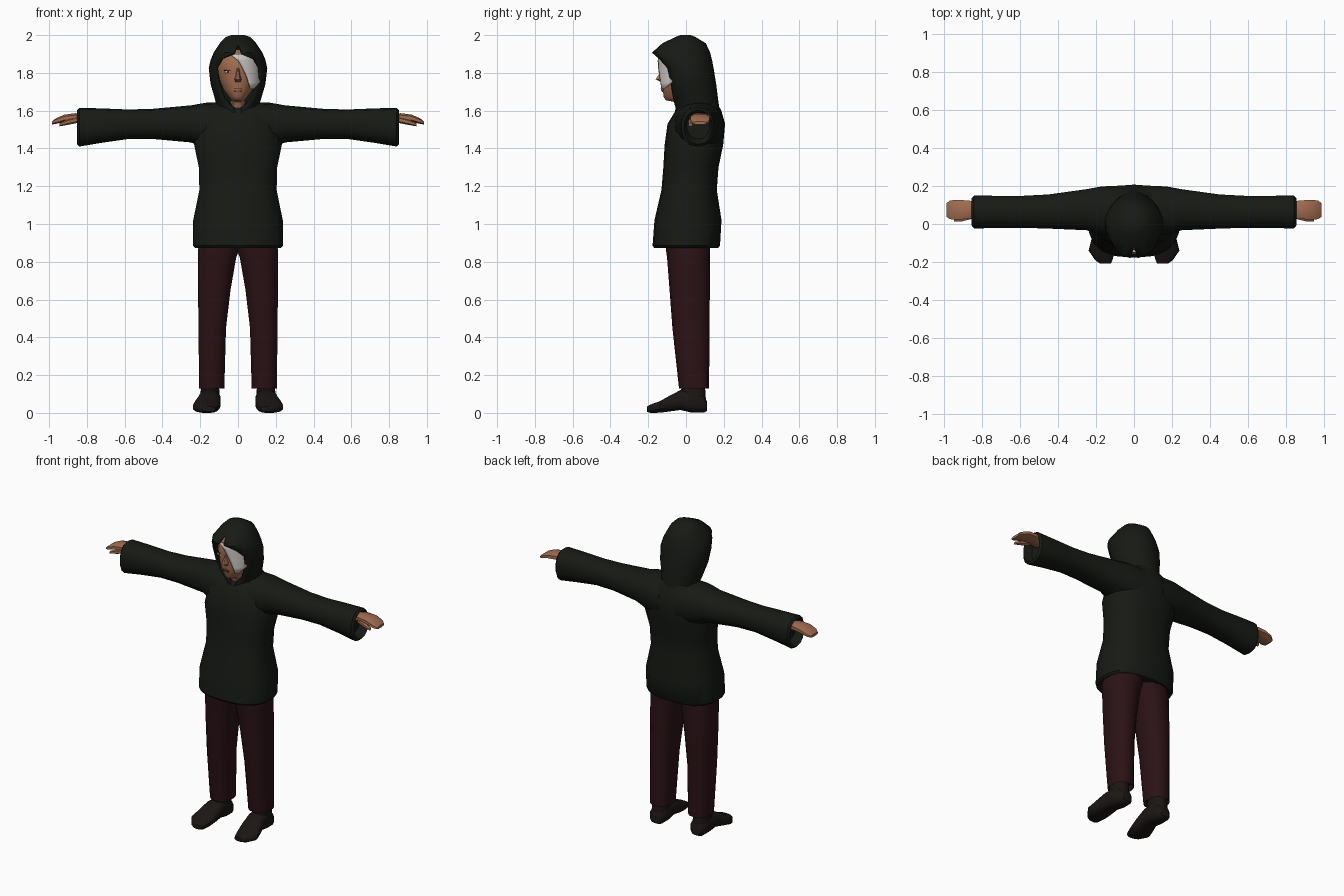
import bpy, bmesh, math


def mat(name, r, g, b):
    m = bpy.data.materials.new(name)
    m.diffuse_color = (r, g, b, 1)
    return m


CLOTH = mat("dark_cloth", 0.008, 0.010, 0.007)
TROUSER = mat("maroon_cloth", 0.024, 0.006, 0.008)
LEATHER = mat("dark_leather", 0.011, 0.008, 0.007)
SKIN = mat("skin", 0.36, 0.15, 0.08)
HAIR = mat("pale_hair", 0.62, 0.58, 0.56)
INK = mat("dark_feature", 0.04, 0.02, 0.015)
WHITE = mat("eye_white", 0.6, 0.6, 0.6)


def finish(name, bm, m, mirror=False, solid=0, angle=40, closed=True):
    if closed:
        bmesh.ops.recalc_face_normals(bm, faces=bm.faces)
    me = bpy.data.meshes.new(name)
    bm.to_mesh(me)
    bm.free()
    ob = bpy.data.objects.new(name, me)
    bpy.context.collection.objects.link(ob)
    me.materials.append(m)
    bpy.ops.object.select_all(action='DESELECT')
    bpy.context.view_layer.objects.active = ob
    ob.select_set(True)
    bpy.ops.object.shade_smooth_by_angle(angle=math.radians(angle))
    if solid:
        s = ob.modifiers.new("thickness", 'SOLIDIFY')
        s.thickness, s.offset = solid, -1
    if mirror:
        # The mirror modifier works across x by default
        ob.modifiers.new("mirror", 'MIRROR').use_axis[0] = True
    return ob


def power(v, e):
    return math.copysign(abs(v) ** e, v)


def loft(name, axis, rings, m, n=14, p=2.3, **kw):
    """Rings are (position, a0, a1, b0, b1): extents in the two other axes."""
    bm = bmesh.new()
    loops = []
    for t, a0, a1, b0, b1 in rings:
        loop = []
        for i in range(n):
            ang = math.tau * (i + 0.5) / n
            a = (a0 + a1) / 2 + (a1 - a0) / 2 * power(math.cos(ang), 2 / p)
            b = (b0 + b1) / 2 + (b1 - b0) / 2 * power(math.sin(ang), 2 / p)
            co = {'x': (t, a, b), 'y': (a, t, b), 'z': (a, b, t)}[axis]
            loop.append(bm.verts.new(co))
        loops.append(loop)
    for r, s in zip(loops, loops[1:]):
        for i in range(n):
            j = (i + 1) % n
            bm.faces.new((r[i], r[j], s[j], s[i]))
    bm.faces.new(loops[0])
    bm.faces.new(loops[-1])
    return finish(name, bm, m, **kw)


def upright(rows):
    """Symmetric rings given as (z, half width, front y, back y)."""
    return [(z, -w, w, f, b) for z, w, f, b in rows]


# Hooded top: body with a turned-in hem
loft("jacket_body", 'z', upright([
    (0.895, 0.20, -0.14, 0.145), (0.873, 0.228, -0.168, 0.17), (0.885, 0.24, -0.177, 0.18),
    (1.02, 0.24, -0.167, 0.188), (1.18, 0.207, -0.13, 0.163), (1.30, 0.21, -0.12, 0.172),
    (1.42, 0.235, -0.113, 0.197), (1.53, 0.215, -0.098, 0.207), (1.60, 0.15, -0.055, 0.187),
    (1.65, 0.09, -0.02, 0.16)]), CLOTH, n=18, p=2.5)

# Sleeves, flared to a hollow cuff
loft("sleeve", 'x', [
    (0.06, -0.07, 0.205, 1.38, 1.645), (0.17, -0.06, 0.20, 1.40, 1.642),
    (0.25, -0.035, 0.185, 1.432, 1.628), (0.45, -0.026, 0.157, 1.45, 1.61),
    (0.58, -0.022, 0.15, 1.45, 1.606), (0.72, -0.022, 0.15, 1.43, 1.612),
    (0.84, -0.026, 0.151, 1.41, 1.615), (0.852, -0.01, 0.138, 1.422, 1.603),
    (0.80, 0.005, 0.125, 1.45, 1.59)], CLOTH, mirror=True)

# Hood: open-fronted arcs (z, half width, front y, back y, half gap)
hood_rows = [
    (1.56, 0.115, -0.065, 0.18, 0.0), (1.615, 0.112, -0.055, 0.176, 0.025),
    (1.66, 0.122, -0.068, 0.170, 0.075), (1.74, 0.145, -0.08, 0.160, 0.105),
    (1.825, 0.155, -0.098, 0.146, 0.115), (1.872, 0.145, -0.14, 0.137, 0.085),
    (1.907, 0.130, -0.18, 0.128, 0.02), (1.957, 0.098, -0.125, 0.105, 0.0),
    (1.99, 0.065, -0.055, 0.05, 0.0), (2.0, 0.035, -0.03, 0.025, 0.0)]
bm = bmesh.new()
N = 18
grid = []
for z, w, f, b, gap in hood_rows:
    a0 = math.asin(gap / w)
    row = []
    for i in range(N + 1):
        a = a0 + (math.tau - 2 * a0) * i / N
        k = (1 + math.cos(a)) / (1 + math.cos(a0))
        row.append(bm.verts.new((w * math.sin(a), b + (f - b) * k, z)))
    grid.append(row)
for r, s in zip(grid, grid[1:]):
    for i in range(N):
        bm.faces.new((r[i], r[i + 1], s[i + 1], s[i]))
bm.faces.new(grid[-1][:-1])
bmesh.ops.remove_doubles(bm, verts=bm.verts, dist=0.0005)
finish("hood", bm, CLOTH, solid=0.012)

# Head with neck
loft("head", 'z', upright([
    (1.56, 0.05, -0.03, 0.09), (1.645, 0.045, -0.055, 0.085), (1.655, 0.035, -0.108, 0.08),
    (1.672, 0.05, -0.12, 0.085), (1.71, 0.078, -0.125, 0.095), (1.76, 0.098, -0.128, 0.105),
    (1.82, 0.108, -0.131, 0.108), (1.88, 0.098, -0.13, 0.10), (1.925, 0.06, -0.08, 0.06)]),
    SKIN, n=16, p=2.1, angle=60)

# Nose and lips
loft("nose", 'z', upright([
    (1.752, 0.016, -0.135, -0.10), (1.766, 0.02, -0.163, -0.10),
    (1.79, 0.012, -0.147, -0.10), (1.825, 0.008, -0.134, -0.10)]), SKIN, n=8, p=2)
loft("lips", 'z', upright([
    (1.70, 0.016, -0.129, -0.10), (1.708, 0.025, -0.133, -0.10),
    (1.722, 0.022, -0.132, -0.10)]), SKIN, n=8, p=2)


# Small flat facial features
def patch(name, x, z, w, h, y, m):
    bm = bmesh.new()
    bmesh.ops.create_cube(bm, size=1)
    for v in bm.verts:
        v.co = (x + v.co.x * w, y + v.co.y * 0.012, z + v.co.z * h)
    finish(name, bm, m)


patch("mouth", 0, 1.716, 0.044, 0.004, -0.129, INK)
for side, label in ((-1, "right"), (1, "left")):
    patch(label + "_eye", side * 0.052, 1.805, 0.034, 0.012, -0.113, WHITE)
    patch(label + "_iris", side * 0.052, 1.805, 0.012, 0.011, -0.115, INK)
    patch(label + "_lash", side * 0.052, 1.813, 0.042, 0.004, -0.115, INK)

# Swept fringe: rows of (z, inner x, outer x) wrapped round the face
bm = bmesh.new()
grid = []
for z, x0, x1 in [(1.90, -0.045, 0.08), (1.865, 0.0, 0.108), (1.825, 0.025, 0.122),
                  (1.785, 0.045, 0.122), (1.75, 0.058, 0.116), (1.715, 0.068, 0.085)]:
    row = []
    for i in range(6):
        x = x0 + (x1 - x0) * i / 5
        y = -0.025 - 0.125 * math.sqrt(max(0, 1 - (x / 0.126) ** 2))
        row.append(bm.verts.new((x, y, z)))
    grid.append(row)
for r, s in zip(grid, grid[1:]):
    for i in range(5):
        bm.faces.new((r[i], s[i], s[i + 1], r[i + 1]))
finish("hair_fringe", bm, HAIR, solid=0.01, closed=False)

# Hands: flat mitt and thumb
loft("hand", 'x', [
    (0.79, 0.035, 0.11, 1.53, 1.575), (0.86, 0.025, 0.125, 1.543, 1.588),
    (0.92, 0.02, 0.13, 1.54, 1.58), (0.965, 0.022, 0.127, 1.529, 1.56),
    (0.985, 0.035, 0.112, 1.526, 1.543)], SKIN, n=8, p=2.6, mirror=True)
loft("thumb", 'x', [
    (0.85, 0.025, 0.06, 1.535, 1.57), (0.90, 0.012, 0.045, 1.525, 1.555),
    (0.945, 0.012, 0.035, 1.517, 1.535)], SKIN, n=6, p=2, mirror=True)

# Trouser legs with hollow bottoms
loft("trouser_leg", 'z', [
    (0.96, -0.02, 0.19, -0.10, 0.13), (0.87, -0.01, 0.213, -0.107, 0.127),
    (0.82, 0.008, 0.213, -0.10, 0.127), (0.65, 0.038, 0.213, -0.087, 0.126),
    (0.45, 0.062, 0.211, -0.072, 0.125), (0.13, 0.071, 0.207, -0.037, 0.122),
    (0.16, 0.083, 0.195, -0.025, 0.11)], TROUSER, p=2.5, mirror=True)

# Shoes: ankle shaft and splayed foot
loft("shoe_ankle", 'z', [
    (0.04, 0.095, 0.20, -0.04, 0.11), (0.10, 0.097, 0.20, -0.03, 0.105),
    (0.19, 0.10, 0.193, -0.02, 0.10)], LEATHER, n=12, mirror=True)
loft("shoe_foot", 'y', [
    (0.112, 0.115, 0.18, 0.01, 0.06), (0.095, 0.098, 0.197, 0.0, 0.095),
    (0.03, 0.093, 0.203, 0.0, 0.125), (-0.03, 0.092, 0.21, 0.014, 0.122),
    (-0.09, 0.092, 0.228, 0.006, 0.09), (-0.14, 0.098, 0.24, 0.0, 0.062),
    (-0.19, 0.112, 0.205, 0.0, 0.044), (-0.207, 0.12, 0.18, 0.006, 0.034)],
    LEATHER, n=12, p=2.7, mirror=True)
